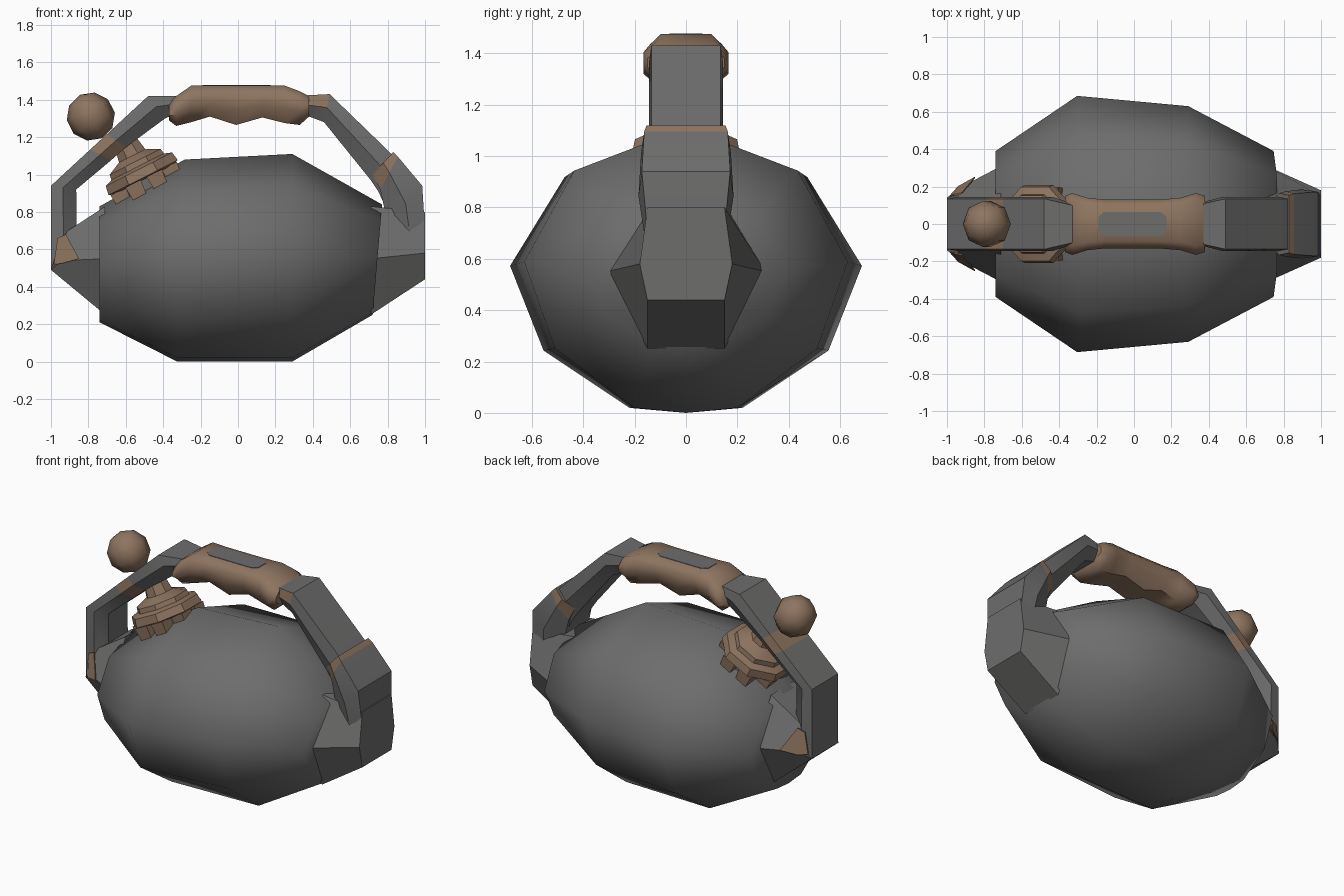
import bpy, bmesh
from math import radians, cos, sin, pi
from mathutils import Vector

cube = bpy.data.objects.get("Cube")
if cube:
    bpy.data.objects.remove(cube, do_unlink=True)


def material(name, colour):
    m = bpy.data.materials.new(name)
    m.use_nodes = True
    m.diffuse_color = (*colour, 1)
    m.node_tree.nodes["Principled BSDF"].inputs["Base Color"].default_value = (*colour, 1)
    return m


GREY = material("dark grey metal", (0.155, 0.153, 0.152))
TAN = material("dull copper", (0.27, 0.175, 0.115))


def finish(name, bm, mats, angle):
    bmesh.ops.recalc_face_normals(bm, faces=bm.faces)
    mesh = bpy.data.meshes.new(name)
    bm.to_mesh(mesh)
    bm.free()
    ob = bpy.data.objects.new(name, mesh)
    bpy.context.collection.objects.link(ob)
    for m in mats:
        mesh.materials.append(m)
    bpy.ops.object.select_all(action='DESELECT')
    ob.select_set(True)
    bpy.context.view_layer.objects.active = ob
    bpy.ops.object.shade_smooth_by_angle(angle=radians(angle))
    return ob


def loft(name, rings, mats=(GREY,), angle=30, rule=None):
    """Skin closed rings of points; rule(ring, side) picks a material."""
    bm = bmesh.new()
    vs = [[bm.verts.new(p) for p in r] for r in rings]
    n = len(vs[0])
    for i in range(len(vs) - 1):
        for j in range(n):
            k = (j + 1) % n
            f = bm.faces.new((vs[i][j], vs[i][k], vs[i + 1][k], vs[i + 1][j]))
            f.material_index = rule(i, j) if rule else 0
    bm.faces.new(vs[0])
    bm.faces.new(vs[-1])
    return finish(name, bm, mats, angle)


def mirrored(half):
    """Complete a (y, z) half section; points on the middle are kept single."""
    return half + [(-y, z) for y, z in reversed(half) if y > 0]


# Faceted barrel body, lofted along x
section = mirrored([(0, 1), (.69, .85), (1, .53), (.81, .225), (.32, .018), (0, 0)])
body_rings = []
for x, width, low, high, lean in [(-.74, .39, .21, .83, 0), (-.305, .685, 0, 1.08, .02),
                                  (.29, .63, 0, 1.11, 0), (.745, .39, .25, .84, .025)]:
    body_rings.append([(x + lean * (2 * z - 1), y * width, low + z * (high - low))
                       for y, z in section])
loft("body", body_rings, angle=80)

# Handle hoop: outer and inner points in the xz plane, and half width
hoop = [((-1, .49), (-.86, .56), .145), ((-1, .94), (-.865, .92), .145),
        ((-.79, 1.134), (-.68, 1.075), .145), ((-.70, 1.217), (-.60, 1.145), .145),
        ((-.48, 1.42), (-.39, 1.30), .145), ((-.30, 1.42), (-.30, 1.34), .10),
        ((.30, 1.42), (.30, 1.34), .10), ((.49, 1.43), (.46, 1.28), .145),
        ((.79, 1.14), (.71, .97), .145), ((.85, 1.08), (.75, .91), .145),
        ((.96, .95), (.80, .80), .145), ((.98, .5), (.84, .5), .14)]


def hoop_ring(outer, inner, width):
    o, i = Vector(outer), Vector(inner)
    ring = []
    for t, w in [(0, .93), (.48, 1), (1, .68)]:
        p = o.lerp(i, t)
        ring.append((p.x, w * width, p.y))
    return ring + [(x, -y, z) for x, y, z in reversed(ring)]


loft("handle_hoop", [hoop_ring(*h) for h in hoop], (GREY, TAN), 30,
     lambda i, j: int(i == 2 or (i == 6 and j == 4)))

# Hand grip with flared ends and a wavy finger side
grip = [(-.37, 1.38, 1.29, .15), (-.33, 1.42, 1.26, .165), (-.25, 1.475, 1.28, .14),
        (-.15, 1.475, 1.31, .13), (-.01, 1.475, 1.265, .13), (.13, 1.475, 1.305, .13),
        (.25, 1.475, 1.275, .14), (.33, 1.445, 1.265, .165), (.38, 1.42, 1.31, .15)]
rings = []
for x, top, low, w in grip:
    mid = (top + low) / 2
    side = [(x, .7 * w, top), (x, w, top - .04), (x, w, mid - .02), (x, .6 * w, low)]
    rings.append(side + [(a, -b, c) for a, b, c in reversed(side)])
loft("hand_grip", rings, (TAN,), 50)

# Worn plate on top of the grip
plate = [(-.19, -.04), (-.16, -.065), (.14, -.065), (.175, -.04),
         (.175, .04), (.14, .065), (-.16, .065), (-.19, .04)]
loft("grip_plate", [[(x, y, z) for x, y in plate] for z in (1.472, 1.478)])

# Mounts joining the hoop to both ends of the body
root = [(.15, .25), (.31, .55), (.14, .83)]
for name, s, outer, tip in [
        ("left_mount", 1, [(.15, .44), (.18, .58), (.15, .80)], 1.0),
        ("right_mount", -1, [(.14, .49), (.19, .54), (.13, .68)], .95)]:
    rings = [[(s * x, y, z) for y, z in mirrored(prof)]
             for x, prof in ((.71, root), (tip, outer))]
    if s < 0:
        rings[-1] = [(-1 if z < .5 else -.94, y, z) for x, y, z in rings[-1]]
    loft(name, rings, angle=20)

# Bracket sleeve that wraps the lower left arm
sleeve = [((.83, 1.12), (.72, 1.0), .165), ((.855, 1.095), (.76, .92), .175),
          ((.985, .94), (.80, .74), .185), ((1, .70), (.83, .66), .16),
          ((1, .44), (.80, .42), .15)]
loft("arm_sleeve", [hoop_ring(*h) for h in sleeve], (GREY, TAN), 30,
     lambda i, j: int(i == 0))

# Hinge patches on the right mount
for s, name in ((1, "left_hinge_patch"), (-1, "right_hinge_patch")):
    pts = [(-.985, .145, .52), (-.94, .195, .525), (-.85, .245, .55), (-.92, .16, .68),
           (-.965, .15, .66)]
    loft(name, [[(x, s * (y + d), z) for x, y, z in pts] for d in (0, .008)], (TAN,))

# Filler cap and plunger, turned about a leaning axis
base = Vector((-.48, 0, .93))
axis = Vector((-.45, 0, .89)).normalized()
across = Vector((axis.z, 0, -axis.x))


def turned(name, profile, sides, mats=(TAN,), start=base):
    rings = []
    for r, h in profile:
        ring = []
        for k in range(sides):
            a = 2 * pi * (k + .5) / sides
            ring.append(start + axis * h + across * r * cos(a) + Vector((0, r * sin(a), 0)))
        rings.append(ring)
    return loft(name, rings, mats, 35)


turned("filler_neck", [(.16, -.08), (.16, .07)], 8, (GREY,))
turned("filler_cap", [(.19, .05), (.225, .06), (.215, .11), (.17, .125), (.165, .155),
                      (.085, .19), (.07, .27), (.035, .30)], 8)

# Clamp lugs round the filler neck
for k in range(8):
    a = 2 * pi * (k + .5) / 8
    out = across * cos(a) + Vector((0, sin(a), 0))
    turned("clamp_lug_%d" % (k + 1), [(.055, -.03), (.065, .055)], 4, (TAN,),
           base + out * .165)

# Ball knob above the hoop
bm = bmesh.new()
bmesh.ops.create_uvsphere(bm, u_segments=8, v_segments=5, radius=.13)
turn = Vector((0, 0, 1)).rotation_difference(axis).to_matrix()
for v in bm.verts:
    v.co = turn @ v.co + Vector((-.787, 0, 1.31))
finish("ball_knob", bm, (TAN,), 45)
